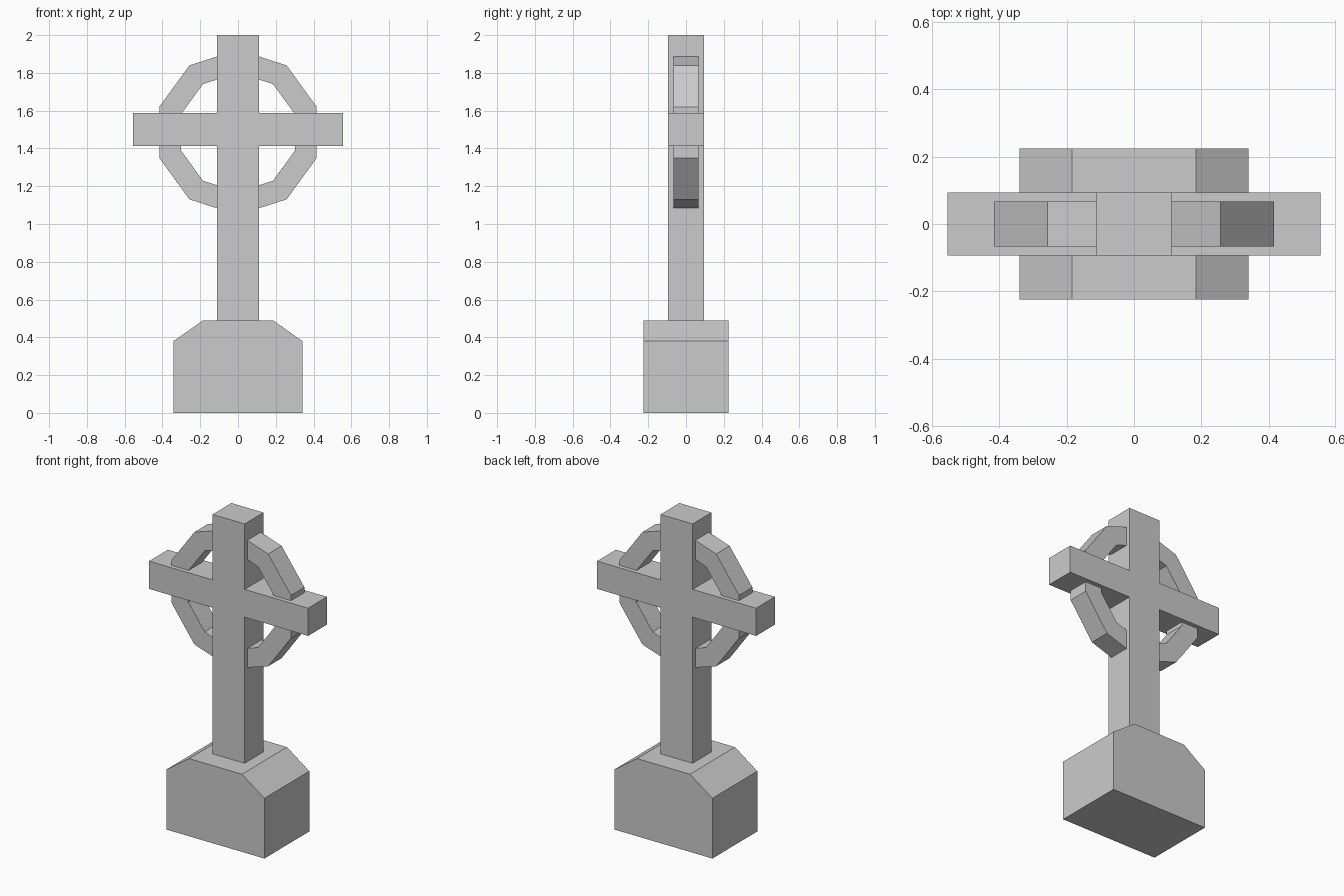
import bpy, bmesh, math

if "Cube" in bpy.data.objects:
    bpy.data.objects.remove(bpy.data.objects["Cube"])


def extrude_profile(name, points, half_depth):
    """Solid from an x-z outline, centred on y = 0."""
    bm = bmesh.new()
    face = bm.faces.new([bm.verts.new((x, -half_depth, z)) for x, z in points])
    out = bmesh.ops.extrude_face_region(bm, geom=[face])
    for v in out["geom"]:
        if isinstance(v, bmesh.types.BMVert):
            v.co.y = half_depth
    return finish(name, bm)


def finish(name, bm):
    bmesh.ops.recalc_face_normals(bm, faces=bm.faces)
    mesh = bpy.data.meshes.new(name)
    bm.to_mesh(mesh)
    bm.free()
    obj = bpy.data.objects.new(name, mesh)
    bpy.context.collection.objects.link(obj)
    return obj


def mirrored(half):
    """Complete a right-hand outline with its reflection in x."""
    return half + [(-x, z) for x, z in reversed(half)]


def ring(name, sides, outer, inner, half_depth, z):
    """Faceted ring with a rectangular section and a corner at the top."""
    bm = bmesh.new()
    section = [(outer, -half_depth), (outer, half_depth),
               (inner, half_depth), (inner, -half_depth)]
    loops = []
    for i in range(sides):
        a = math.pi / 2 + 2 * math.pi * i / sides
        loops.append([bm.verts.new((r * math.cos(a), y, z + r * math.sin(a)))
                      for r, y in section])
    for i in range(sides):
        a, b = loops[i], loops[(i + 1) % sides]
        for j in range(4):
            k = (j + 1) % 4
            bm.faces.new((a[j], a[k], b[k], b[j]))
    return finish(name, bm)


# Plinth with sloped shoulders
extrude_profile("plinth", mirrored([(0.341, 0), (0.341, 0.38), (0.185, 0.49)]), 0.224)

# Upright and arms in one outline
extrude_profile("cross", mirrored([(0.112, 0.49), (0.112, 1.412), (0.555, 1.412),
                                   (0.555, 1.587), (0.112, 1.587), (0.112, 2.0)]), 0.094)

# Ten-sided ring through the crossing
ring("cross_ring", 10, 0.438, 0.316, 0.067, 1.485)
